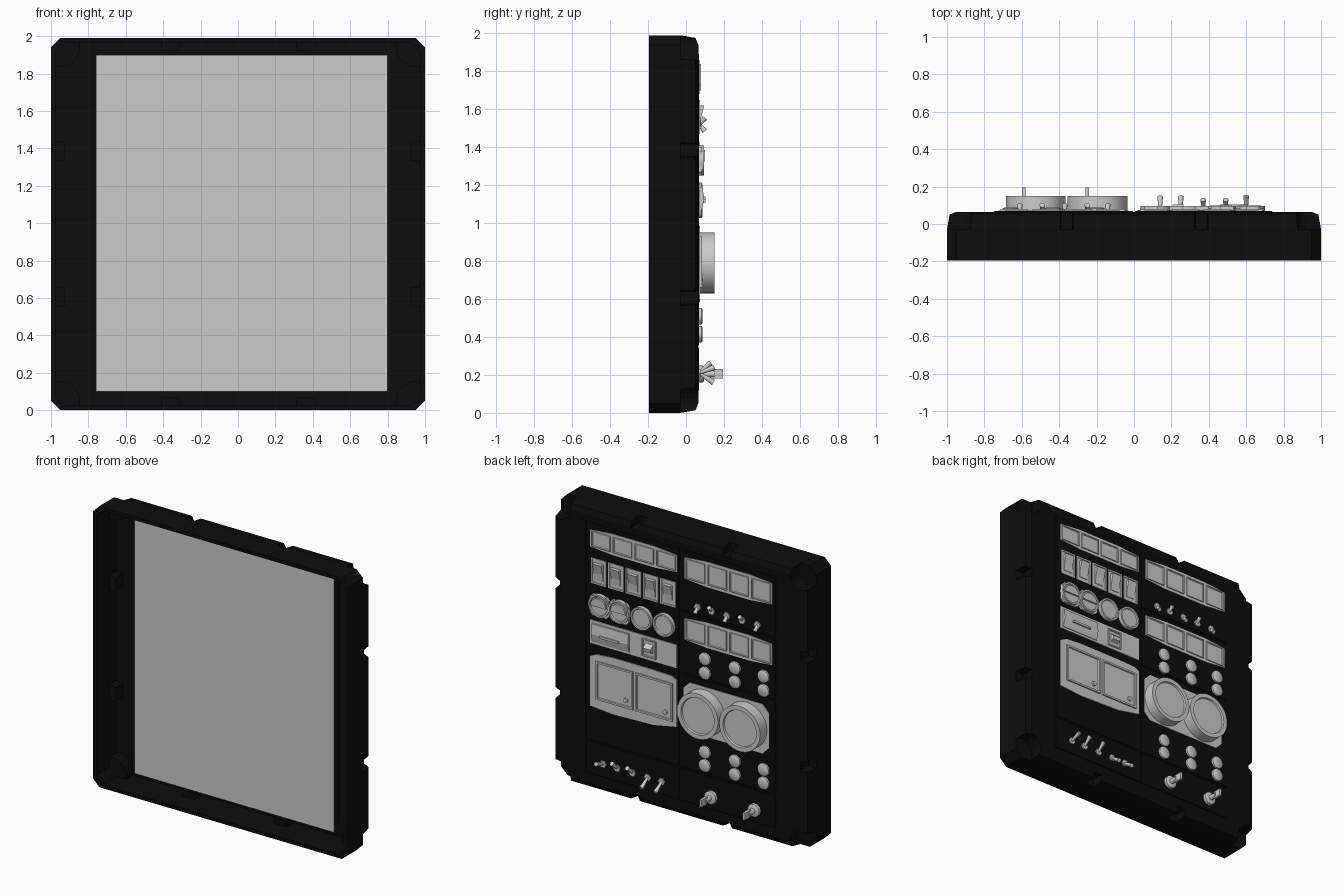
import bpy, bmesh, math
from mathutils import Vector, Matrix

cube = bpy.data.objects.get("Cube")
if cube:
    bpy.data.objects.remove(cube)


def material(name, value):
    m = bpy.data.materials.new(name)
    m.use_nodes = True
    m.diffuse_color = (value, value, value, 1)
    m.node_tree.nodes["Principled BSDF"].inputs["Base Color"].default_value = m.diffuse_color
    return m


BLACK = material("matte black", 0.004)
GREY = material("instrument grey", 0.6)
FACE = 0.065  # height of the instrument face along y


def finish(name, bm, mat, smooth=False):
    me = bpy.data.meshes.new(name)
    bm.to_mesh(me)
    bm.free()
    me.materials.append(mat)
    ob = bpy.data.objects.new(name, me)
    bpy.context.collection.objects.link(ob)
    if smooth:
        bpy.ops.object.select_all(action='DESELECT')
        ob.select_set(True)
        bpy.context.view_layer.objects.active = ob
        bpy.ops.object.shade_smooth_by_angle(angle=math.radians(35))
    return ob


def prism(name, pts, y0, y1, mat=GREY, insets=(), smooth=False):
    """Outline in x and z raised along y, then (width, depth) insets on its top."""
    bm = bmesh.new()
    base = bm.faces.new([bm.verts.new((x, y0, z)) for x, z in pts])
    new = bmesh.ops.extrude_face_region(bm, geom=[base])["geom"]
    bmesh.ops.translate(bm, verts=[v for v in new if isinstance(v, bmesh.types.BMVert)],
                        vec=(0, y1 - y0, 0))
    bmesh.ops.recalc_face_normals(bm, faces=bm.faces[:])
    top = max(bm.faces, key=lambda f: f.calc_center_median().y)
    for width, depth in insets:
        bmesh.ops.inset_region(bm, faces=[top], thickness=width, depth=depth)
    return finish(name, bm, mat, smooth)


def rect(x0, x1, z0, z1, cut=0.0):
    if not cut:
        return [(x0, z0), (x1, z0), (x1, z1), (x0, z1)]
    return [(x0 + cut, z0), (x1 - cut, z0), (x1, z0 + cut), (x1, z1 - cut),
            (x1 - cut, z1), (x0 + cut, z1), (x0, z1 - cut), (x0, z0 + cut)]


def circle(x, z, r, n=32, turn=1.0):
    count = n if turn == 1 else n + 1
    return [(x + r * math.cos(math.tau * turn * i / n),
             z + r * math.sin(math.tau * turn * i / n)) for i in range(count)]


def rod(name, start, end, r0, r1, n=12):
    a, b = Vector(start), Vector(end)
    bm = bmesh.new()
    turn = (b - a).to_track_quat('Z', 'Y').to_matrix().to_4x4()
    bmesh.ops.create_cone(bm, cap_ends=True, segments=n, radius1=r0, radius2=r1,
                          depth=(b - a).length,
                          matrix=Matrix.Translation((a + b) / 2) @ turn)
    return finish(name, bm, GREY, True)


def wedge(name, x0, x1, profile):
    """Side profile in y and z swept across x."""
    bm = bmesh.new()
    base = bm.faces.new([bm.verts.new((x0, y, z)) for y, z in profile])
    new = bmesh.ops.extrude_face_region(bm, geom=[base])["geom"]
    bmesh.ops.translate(bm, verts=[v for v in new if isinstance(v, bmesh.types.BMVert)],
                        vec=(x1 - x0, 0, 0))
    bmesh.ops.recalc_face_normals(bm, faces=bm.faces[:])
    return finish(name, bm, GREY)


def subtract(ob, cutter):
    mod = ob.modifiers.new("cut", 'BOOLEAN')
    mod.operation, mod.object, mod.solver = 'DIFFERENCE', cutter, 'EXACT'
    bpy.context.view_layer.objects.active = ob
    bpy.ops.object.modifier_apply(modifier=mod.name)


# Housing: chamfered tray, hollow at the front, with edge and corner notches
housing = prism("housing", rect(-1, 1, 0, 1.99, 0.05), -0.195, -0.03, BLACK,
                [(0.015, 0.08), (0.04, 0.015)])
cavity = prism("cavity_cutter", rect(-0.975, 0.975, 0.025, 1.965, 0.05), -0.3, 0.035, BLACK)


def notch_shapes(grow):
    shapes = []
    for s in (-1, 1):
        for p in (-0.36, 0.36):
            for along_x in (True, False):
                w, t, d = 0.05 + grow, 0.03 + grow, 0.06 + grow
                pts = [(p - w, 1.1), (p - t, 1 - d), (p + t, 1 - d), (p + w, 1.1)]
                if along_x:
                    shapes.append([(x, 0.995 + s * e) for x, e in pts])
                else:
                    shapes.append([(s * e, 0.995 + z * 1.08) for z, e in pts])
        for e in (-1, 1):
            shapes.append(circle(s * 0.95, 0.995 + e * 0.945, 0.09 + grow, 20))
    return shapes


for pts in notch_shapes(0.015):
    cutter = prism("notch_wall_cutter", pts, -0.045, 0.2, BLACK)
    subtract(cavity, cutter)
    bpy.data.objects.remove(cutter)
subtract(housing, cavity)
bpy.data.objects.remove(cavity)
for pts in notch_shapes(0):
    cutter = prism("notch_cutter", pts, -0.03, 0.2, BLACK)
    subtract(housing, cutter)
    bpy.data.objects.remove(cutter)

# Core behind the instruments, with a grey sheet facing the open side
prism("core", rect(-0.74, 0.77, 0.13, 1.87), -0.065, 0.05, BLACK)
prism("rear_sheet", rect(-0.76, 0.8, 0.1, 1.9), -0.07, -0.065)

# Black face plates
for x0, x1, rows in ((0.005, 0.74, (0.11, 0.35, 1.9)),
                     (-0.75, -0.005, (0.11, 0.35, 1.02, 1.46, 1.9))):
    for z0, z1 in zip(rows, rows[1:]):
        prism("face_plate", rect(x0, x1, z0 + 0.005, z1 - 0.005), 0.05, FACE, BLACK,
              [(0.006, 0.004)])


# Rows of square push buttons on a shared plate
def button_row(x0, x1, z0, z1):
    mid, step = (x0 + x1) / 2, (x1 - x0) / 4
    prism("button_plate", [(x0, z0 + 0.015), (mid - step, z0), (mid + step, z0), (x1, z0 + 0.015),
                           (x1, z1 - 0.015), (mid + step, z1), (mid - step, z1), (x0, z1 - 0.015)],
          FACE, 0.072)
    for i in range(4):
        a = x0 + i * step
        prism("push_button", rect(a + 0.012, a + step - 0.012, z0 + 0.02, z1 - 0.02), 0.07, 0.08,
              GREY, [(0.01, 0), (0.004, -0.005)])


button_row(0.02, 0.7, 1.71, 1.86)
button_row(-0.725, -0.04, 1.68, 1.86)
button_row(-0.725, -0.04, 1.25, 1.43)

# Rocker switches
for i in range(5):
    x = 0.09 + i * 0.136
    prism("rocker_base", rect(x - 0.06, x + 0.06, 1.47, 1.65), FACE, 0.074, GREY,
          [(0.012, 0), (0.003, -0.004)])
    wedge("rocker", x - 0.035, x + 0.035, [(0.065, 1.5), (0.074, 1.5), (0.078, 1.55),
                                           (0.096, 1.62), (0.065, 1.62)])

# Small round dials, two of them with half covers
for i, x in enumerate((0.115, 0.29, 0.465, 0.62)):
    prism("small_dial", circle(x, 1.33, 0.08), FACE, 0.096, GREY,
          [(0.012, 0), (0.004, -0.008)], True)
    if i > 1:
        prism("dial_mount", rect(x - 0.075, x + 0.075, 1.25, 1.4, 0.02), FACE, 0.085)
        prism("dial_cover", circle(x, 1.325, 0.06, 16, 0.5), 0.085, 0.1)

# Lidded switch and guarded lever on one panel
prism("lever_panel", rect(0.02, 0.7, 1.045, 1.21), FACE, 0.075, GREY)
wedge("lid", 0.39, 0.68, [(0.07, 1.06), (0.08, 1.06), (0.095, 1.12), (0.088, 1.19), (0.07, 1.19)])
prism("lid_handle", rect(0.46, 0.61, 1.11, 1.125), 0.09, 0.104)
prism("lever_guard", rect(0.18, 0.29, 1.065, 1.19), 0.07, 0.084, GREY, [(0.012, 0), (0.003, -0.008)])
wedge("guarded_lever", 0.205, 0.265, [(0.075, 1.1), (0.1, 1.11), (0.105, 1.135), (0.075, 1.16)])

# Twin display with bulged plate
prism("display_plate", [(0.02, 0.63), (0.2, 0.595), (0.52, 0.585), (0.7, 0.6), (0.7, 0.95),
                        (0.65, 0.975), (0.52, 0.985), (0.2, 0.985), (0.06, 0.98), (0.02, 0.96)],
      FACE, 0.075)
for x0 in (0.05, 0.36):
    prism("display", rect(x0, x0 + 0.29, 0.66, 0.93), 0.07, 0.085, GREY,
          [(0.018, 0), (0.004, -0.008)])
    prism("display_knob", circle(x0 + 0.055, 0.715, 0.016, 12), 0.075, 0.09)

# Pair of large dials
prism("dial_plate", rect(-0.7, -0.03, 0.62, 0.97, 0.05), FACE, 0.073)
for x in (-0.525, -0.195):
    prism("large_dial", circle(x, 0.79, 0.16, 48), FACE, 0.15, GREY,
          [(0.03, 0), (0.004, -0.012)], True)

# Stacked round buttons above and below the large dials
for x in (-0.2, -0.435, -0.66):
    for z in (1.17, 1.07, 0.51, 0.415):
        prism("round_button", circle(x, z, 0.044, 20), FACE, 0.082, GREY, [(0.008, 0.005)], True)


# Toggle switches
def toggle(x, z, dx, dy, dz):
    prism("toggle_nut", circle(x, z, 0.026, 6), FACE, 0.078)
    rod("toggle_lever", (x, 0.07, z), (x + dx, 0.07 + dy, z + dz), 0.008, 0.015)


for i, x in enumerate((-0.14, -0.25, -0.37, -0.49, -0.61)):
    toggle(x, 1.52, 0, 0.03, 0.035 if i % 2 else -0.035)
for x, dy, dz in ((0.14, 0.075, -0.05), (0.25, 0.075, -0.05), (0.37, 0.06, 0.055),
                  (0.49, 0.06, 0.055), (0.6, 0.08, 0.03)):
    toggle(x, 0.21, 0, dy, dz)

# Rotary selectors with a blade grip
for x in (-0.25, -0.59):
    prism("selector_base", circle(x, 0.205, 0.045, 20), FACE, 0.09, GREY, [(0.01, 0.005)], True)
    rod("selector_shaft", (x, 0.09, 0.205), (x, 0.15, 0.205), 0.018, 0.018)
    prism("selector_grip", rect(x - 0.009, x + 0.009, 0.18, 0.23), 0.13, 0.195)
